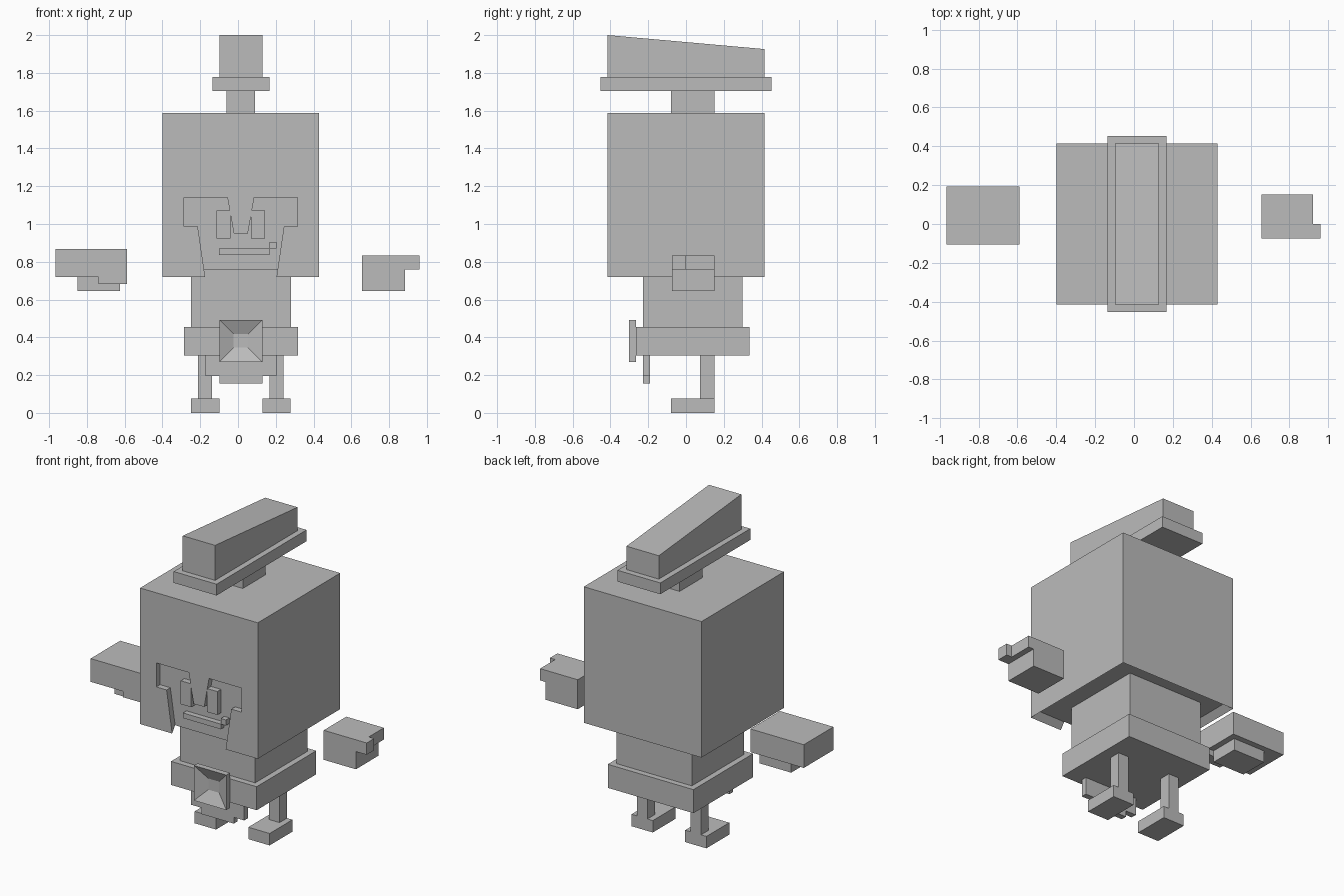
import bpy, bmesh

if "Cube" in bpy.data.objects:
    bpy.data.objects.remove(bpy.data.objects["Cube"])

grey = bpy.data.materials.new("plain_grey")
grey.diffuse_color = (0.5, 0.5, 0.5, 1)
grey.use_nodes = True
grey.node_tree.nodes["Principled BSDF"].inputs["Base Color"].default_value = grey.diffuse_color
C = 0.015   # x of the figure's own symmetry plane
W = 0.037   # helmet wall thickness


def add(name, bm):
    bmesh.ops.recalc_face_normals(bm, faces=bm.faces[:])
    mesh = bpy.data.meshes.new(name)
    bm.to_mesh(mesh)
    bm.free()
    mesh.materials.append(grey)
    ob = bpy.data.objects.new(name, mesh)
    bpy.context.collection.objects.link(ob)
    return ob


def prism(name, pts, axis, lo, hi):
    """Extrude a 2D outline along x (outline in y,z) or y (outline in x,z)."""
    bm = bmesh.new()
    at = lambda p, d: (d, p[0], p[1]) if axis == "x" else (p[0], d, p[1])
    a = [bm.verts.new(at(p, lo)) for p in pts]
    b = [bm.verts.new(at(p, hi)) for p in pts]
    bm.faces.new(a)
    bm.faces.new(b[::-1])
    for i in range(len(pts)):
        j = (i + 1) % len(pts)
        bm.faces.new((a[i], a[j], b[j], b[i]))
    return add(name, bm)


def box(name, x, y, z):
    return prism(name, [(x[0], z[0]), (x[1], z[0]), (x[1], z[1]), (x[0], z[1])],
                 "y", y[0], y[1])


def mid(h):
    return (C - h, C + h)


def recess(ob, pick, width, move):
    """Inset one face and push it inwards."""
    bm = bmesh.new()
    bm.from_mesh(ob.data)
    bm.faces.ensure_lookup_table()
    face = min(bm.faces, key=pick)
    bmesh.ops.inset_region(bm, faces=[face], thickness=width, use_even_offset=True)
    bmesh.ops.translate(bm, vec=move, verts=face.verts[:])
    bm.to_mesh(ob.data)
    bm.free()


# Helmet with a recessed underside and a face opening
helmet = box("helmet", mid(0.415), (-0.415, 0.415), (0.72, 1.587))
recess(helmet, lambda f: f.calc_center_median().z, W, (0, 0, W))
half = [(0.186, 0.70), (0.228, 0.987), (0.30, 0.987), (0.30, 1.14),
        (0.071, 1.14), (0.037, 0.95)]
outline = [(C - x, z) for x, z in half] + [(C + x, z) for x, z in half[::-1]]
cutter = prism("face_opening_cutter", outline, "y", -0.5, -0.415 + W + 0.001)
cutter.hide_render = True
cutter.hide_viewport = True
cut = helmet.modifiers.new("face_opening", "BOOLEAN")
cut.operation = "DIFFERENCE"
cut.solver = "EXACT"
cut.object = cutter

# Face details standing out of the recess
for side, s in (("left", -1), ("right", 1)):
    xs = sorted((C + s * 0.055, C + s * 0.129))
    box(side + "_eye", xs, (-0.414, -0.375), (0.923, 1.072))
box("mouth", (-0.10, 0.167), (-0.412, -0.375), (0.837, 0.87))
box("mouth_corner", (0.167, 0.203), (-0.412, -0.375), (0.87, 0.906))

# Helmet crest
box("crest_stem", mid(0.075), (-0.08, 0.15), (1.587, 1.705))
box("crest_base", mid(0.151), (-0.453, 0.453), (1.705, 1.777))
prism("crest", [(-0.415, 1.777), (0.415, 1.777), (0.415, 1.926), (-0.415, 2.0)],
      "x", C - 0.114, C + 0.114)

# Torso, belt and buckle
box("torso", mid(0.265), (-0.227, 0.298), (0.455, 0.757))
box("belt", mid(0.302), (-0.265, 0.335), (0.305, 0.455))
buckle = box("buckle", mid(0.114), (-0.302, -0.265), (0.27, 0.493))
recess(buckle, lambda f: f.calc_center_median().y, 0.076, (0, 0.036, 0))

# Stepped cloth hanging below the belt
cloth = [(0.188, 0.305), (0.188, 0.195), (0.114, 0.195), (0.114, 0.155)]
prism("front_cloth", [(C - x, z) for x, z in cloth] +
      [(C + x, z) for x, z in cloth[::-1]], "y", -0.227, -0.19)

# Legs and feet
for side, s in (("left", -1), ("right", 1)):
    box(side + "_leg", (C + s * 0.189 - 0.037, C + s * 0.189 + 0.037),
        (0.075, 0.15), (0.076, 0.305))
    box(side + "_foot", (C + s * 0.189 - 0.075, C + s * 0.189 + 0.075),
        (-0.08, 0.15), (0, 0.076))

# Floating hand on the -x side
box("left_hand", (-0.965, -0.588), (-0.106, 0.192), (0.72, 0.868))
box("left_fingers", (-0.85, -0.626), (-0.03, 0.155), (0.645, 0.72))
box("left_thumb", (-0.738, -0.588), (-0.106, -0.03), (0.683, 0.72))

# Floating hand on the +x side
prism("right_hand", [(0.657, 0.645), (0.884, 0.645), (0.884, 0.758),
                     (0.922, 0.758), (0.922, 0.833), (0.657, 0.833)],
      "y", -0.075, 0.152)
box("right_thumb", (0.922, 0.96), (-0.075, 0.0), (0.758, 0.833))
